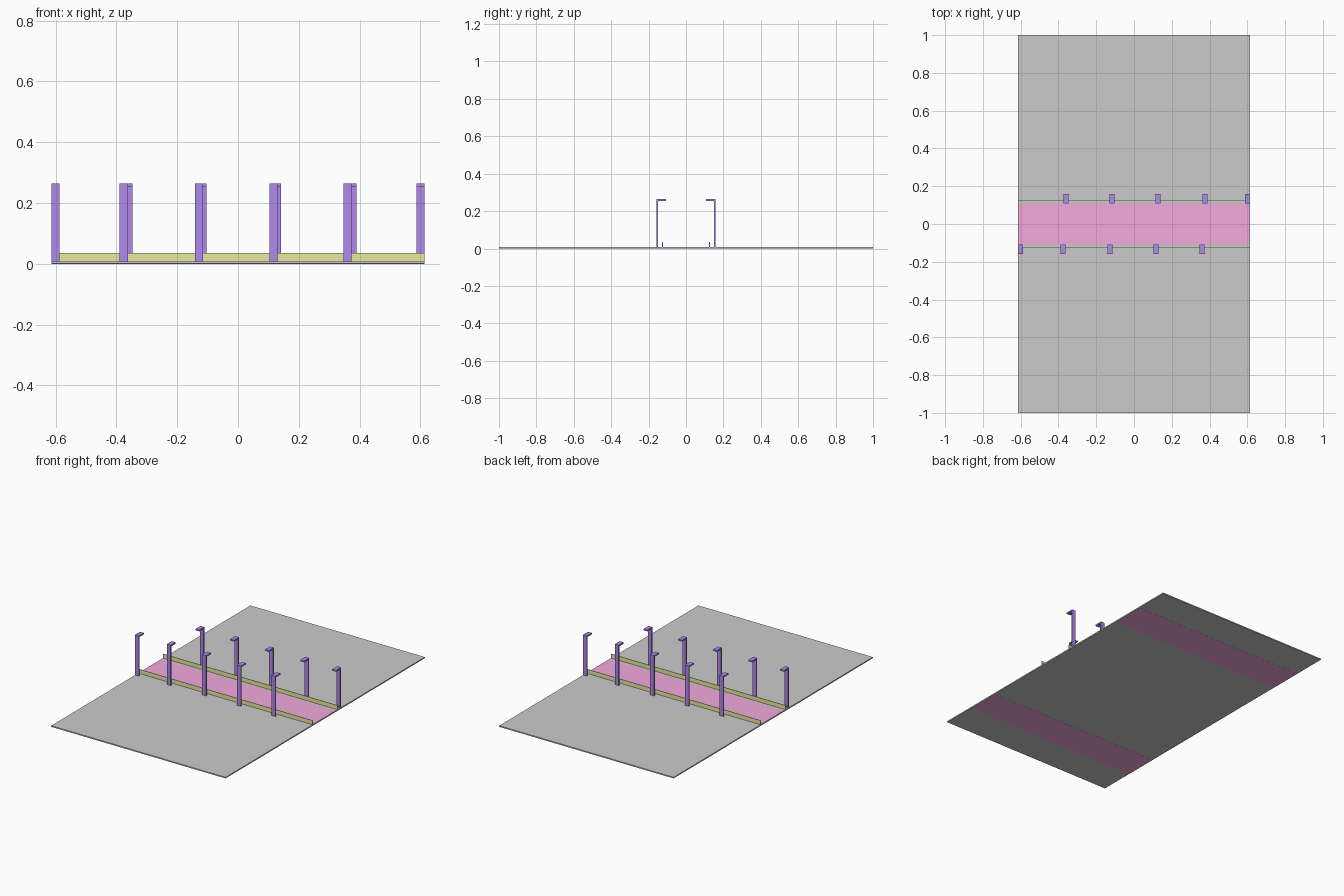
import bpy, bmesh

if "Cube" in bpy.data.objects:
    bpy.data.objects.remove(bpy.data.objects["Cube"])


def material(name, rgb):
    m = bpy.data.materials.new(name)
    m.diffuse_color = (*rgb, 1)
    m.use_nodes = True
    m.node_tree.nodes["Principled BSDF"].inputs["Base Color"].default_value = m.diffuse_color
    return m


PINK = material("pink", (0.90, 0.40, 0.72))
YELLOW = material("yellow", (0.82, 0.82, 0.36))
PURPLE = material("purple", (0.43, 0.25, 0.85))

HALF_X = 0.613
TOP = 0.008


def add_mesh(name, bm, mat=None):
    bmesh.ops.recalc_face_normals(bm, faces=bm.faces)
    mesh = bpy.data.meshes.new(name)
    bm.to_mesh(mesh)
    bm.free()
    ob = bpy.data.objects.new(name, mesh)
    bpy.context.collection.objects.link(ob)
    if mat:
        mesh.materials.append(mat)
    return ob


def extrude_x(name, profile, x0, x1, mat=None):
    """Extrude a closed (y, z) profile from x0 to x1."""
    bm = bmesh.new()
    face = bm.faces.new([bm.verts.new((x0, y, z)) for y, z in profile])
    geom = bmesh.ops.extrude_face_region(bm, geom=[face])["geom"]
    verts = [v for v in geom if isinstance(v, bmesh.types.BMVert)]
    bmesh.ops.translate(bm, verts=verts, vec=(x1 - x0, 0, 0))
    return add_mesh(name, bm, mat)


def bar(name, y0, y1, z0, z1, mat=None):
    return extrude_x(name, [(y0, z0), (y1, z0), (y1, z1), (y0, z1)],
                     -HALF_X, HALF_X, mat)


# Thin ground slab with the roadway strip on top
bar("ground_slab", -1, 1, 0.0005, TOP)
bar("roadway", -0.107, 0.107, TOP - 0.002, TOP + 0.0006, PINK)

# Rails beside the roadway, and the two strips on the underside
for side, label in ((-1, "front"), (1, "back")):
    bar(label + "_rail", side * 0.124, side * 0.127, TOP - 0.001, 0.035, YELLOW)
    bar(label + "_underside_strip", side * 0.56, side * 0.78, 0, 0.003, PINK)

# Lamp posts: inverted L profile, the two rows being half-turn copies
post_x = (-0.600, -0.376, -0.128, 0.117, 0.360)
profile = [(0.158, TOP - 0.001), (0.158, 0.264), (0.108, 0.264),
           (0.108, 0.255), (0.150, 0.255), (0.150, TOP - 0.001)]
for side, label in ((-1, "front"), (1, "back")):
    for i, x in enumerate(post_x):
        cx = -side * x
        extrude_x(f"{label}_lamp_post_{i + 1}",
                  [(side * y, z) for y, z in profile],
                  cx - 0.0135, cx + 0.0135, PURPLE)
